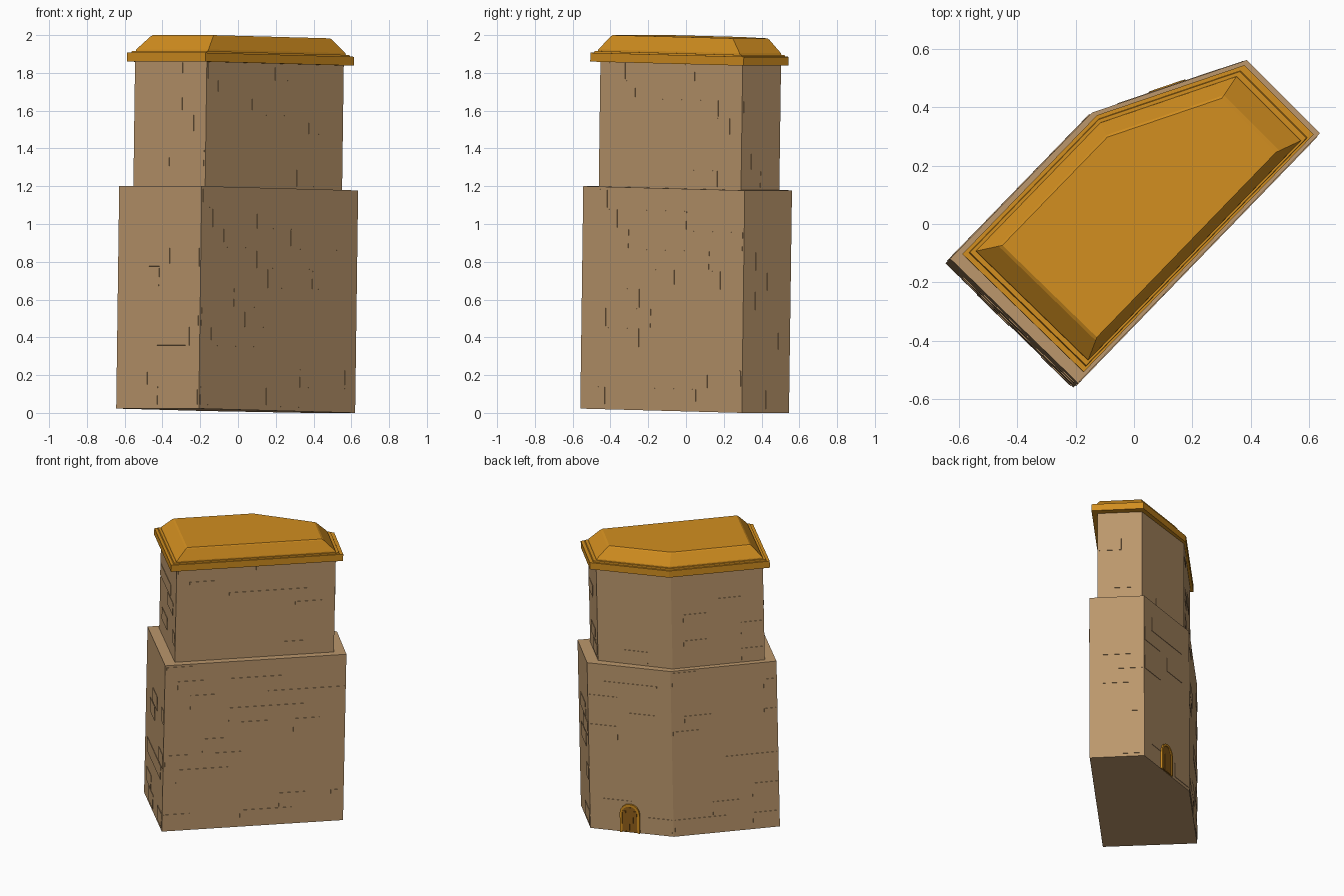
import bpy, bmesh, math, random
from mathutils import Vector

if "Cube" in bpy.data.objects:
    bpy.data.objects.remove(bpy.data.objects["Cube"])

random.seed(4)
LEAN = 0.0135          # the whole tower leans very slightly
BASE = [(-0.645, -0.135), (-0.208, -0.56), (0.62, 0.295), (0.37, 0.545), (-0.16, 0.365)]
UPPER = [(-0.57, -0.111), (-0.19, -0.478), (0.535, 0.275), (0.33, 0.478), (-0.15, 0.325)]


def material(name, color):
    m = bpy.data.materials.new(name)
    m.diffuse_color = (*color, 1)
    m.use_nodes = True
    m.node_tree.nodes["Principled BSDF"].inputs["Base Color"].default_value = m.diffuse_color
    return m


STONE = material("stone", (0.50, 0.31, 0.15))
ROOF = material("roof_orange", (0.64, 0.27, 0.014))
WOOD = material("door_wood", (0.27, 0.11, 0.01))


def scaled(poly, s):
    return [(x * s, y * s) for x, y in poly]


def finish(name, bm, mat):
    for v in bm.verts:
        x, y, z = v.co
        v.co = (x + LEAN * z, y + LEAN * z, z - LEAN * (x + y))
    bmesh.ops.recalc_face_normals(bm, faces=bm.faces)
    me = bpy.data.meshes.new(name)
    bm.to_mesh(me)
    bm.free()
    me.materials.append(mat)
    ob = bpy.data.objects.new(name, me)
    bpy.context.collection.objects.link(ob)
    return ob


def loft(bm, rings):
    """Closed solid through matching rings of 3D points."""
    loops = [[bm.verts.new(p) for p in r] for r in rings]
    n = len(loops[0])
    for a, b in zip(loops, loops[1:]):
        for i in range(n):
            bm.faces.new((a[i], a[(i + 1) % n], b[(i + 1) % n], b[i]))
    bm.faces.new(loops[0][::-1])
    bm.faces.new(loops[-1])


def tier(name, levels, mat):
    bm = bmesh.new()
    loft(bm, [[(x, y, z) for x, y in poly] for poly, z in levels])
    return finish(name, bm, mat)


def wall_frame(poly, i):
    p = Vector((*poly[i], 0))
    d = Vector((*poly[(i + 1) % len(poly)], 0)) - p
    u = d.normalized()
    return p, u, Vector((u.y, -u.x, 0)), d.length


def plate(bm, frame, outline, d0, d1):
    """Extrude a flat (along, up) outline out of a wall."""
    p, u, n, _ = frame
    loft(bm, [[p + u * s + n * d + Vector((0, 0, z)) for s, z in outline] for d in (d0, d1)])


def stones(name, poly, z0, z1):
    """Shallow raised stone blocks scattered in courses."""
    bm = bmesh.new()
    rows = round((z1 - z0) / 0.1)
    h = (z1 - z0) / rows
    for i in range(len(poly)):
        f = wall_frame(poly, i)
        cols = max(2, round(f[3] / 0.17))
        w = f[3] / cols
        for r in range(rows):
            for c in range(cols):
                if random.random() > 0.22:
                    continue
                s0 = max(0.01, (c + 0.5 * (r % 2)) * w)
                s1 = min(f[3] - 0.01, s0 + w)
                a, b = z0 + r * h + 0.004, z0 + (r + 1) * h - 0.004
                plate(bm, f, [(s0, a), (s1, a), (s1, b), (s0, b)], -0.01, 0.003)
    finish(name, bm, STONE)


# Stone tiers
tier("lower_tower", [(BASE, 0.0124), (BASE, 1.19)], STONE)
tier("upper_tower", [(UPPER, 1.17), (UPPER, 1.87)], STONE)
stones("lower_stones", BASE, 0.03, 1.18)
stones("upper_stones", UPPER, 1.2, 1.85)

# Roof: eave slab, thin tile course, sloping cap
tier("roof_eave", [(scaled(BASE, 0.95), 1.85), (scaled(BASE, 0.95), 1.897)], ROOF)
tier("roof_tile_course", [(scaled(BASE, 0.92), 1.89), (scaled(BASE, 0.91), 1.906)], ROOF)
tier("roof_cap", [(scaled(BASE, 0.885), 1.895), (scaled(BASE, 0.875), 1.915),
                  (scaled(BASE, 0.76), 1.985), (scaled(BASE, 0.74), 1.992)], ROOF)


# Arched door on the back-left wall
def arch(center, half, spring, bottom):
    pts = [(center - half, bottom), (center + half, bottom)]
    for k in range(9):
        t = math.pi * k / 8
        pts.append((center + half * math.cos(t), spring + half * math.sin(t)))
    return pts


back = wall_frame(BASE, 3)
mid = back[3] * 0.48
bm = bmesh.new()
outer, inner = arch(mid, 0.066, 0.15, 0.014), arch(mid, 0.05, 0.15, 0.014)
p, u, n, _ = back
at = lambda q, d: bm.verts.new(p + u * q[0] + n * d + Vector((0, 0, q[1])))
order = list(range(1, len(outer))) + [0]
sections = [[at(outer[k], -0.01), at(outer[k], 0.014), at(inner[k], 0.014), at(inner[k], -0.01)]
            for k in order]
for a, b in zip(sections, sections[1:]):
    for j in range(4):
        bm.faces.new((a[j], a[(j + 1) % 4], b[(j + 1) % 4], b[j]))
bm.faces.new(sections[0])
bm.faces.new(sections[-1][::-1])
bmesh.ops.remove_doubles(bm, verts=bm.verts, dist=1e-5)
finish("door_frame", bm, ROOF)

bm = bmesh.new()
plate(bm, back, inner, -0.01, 0.006)
finish("door_panel", bm, WOOD)

# Door planks
bm = bmesh.new()
for k in range(4):
    s = mid - 0.048 + k * 0.0245
    top = 0.165 if k in (0, 3) else 0.19
    plate(bm, back, [(s, 0.016), (s + 0.0215, 0.016), (s + 0.0215, top), (s, top)], 0, 0.009)
finish("door_planks", bm, WOOD)
